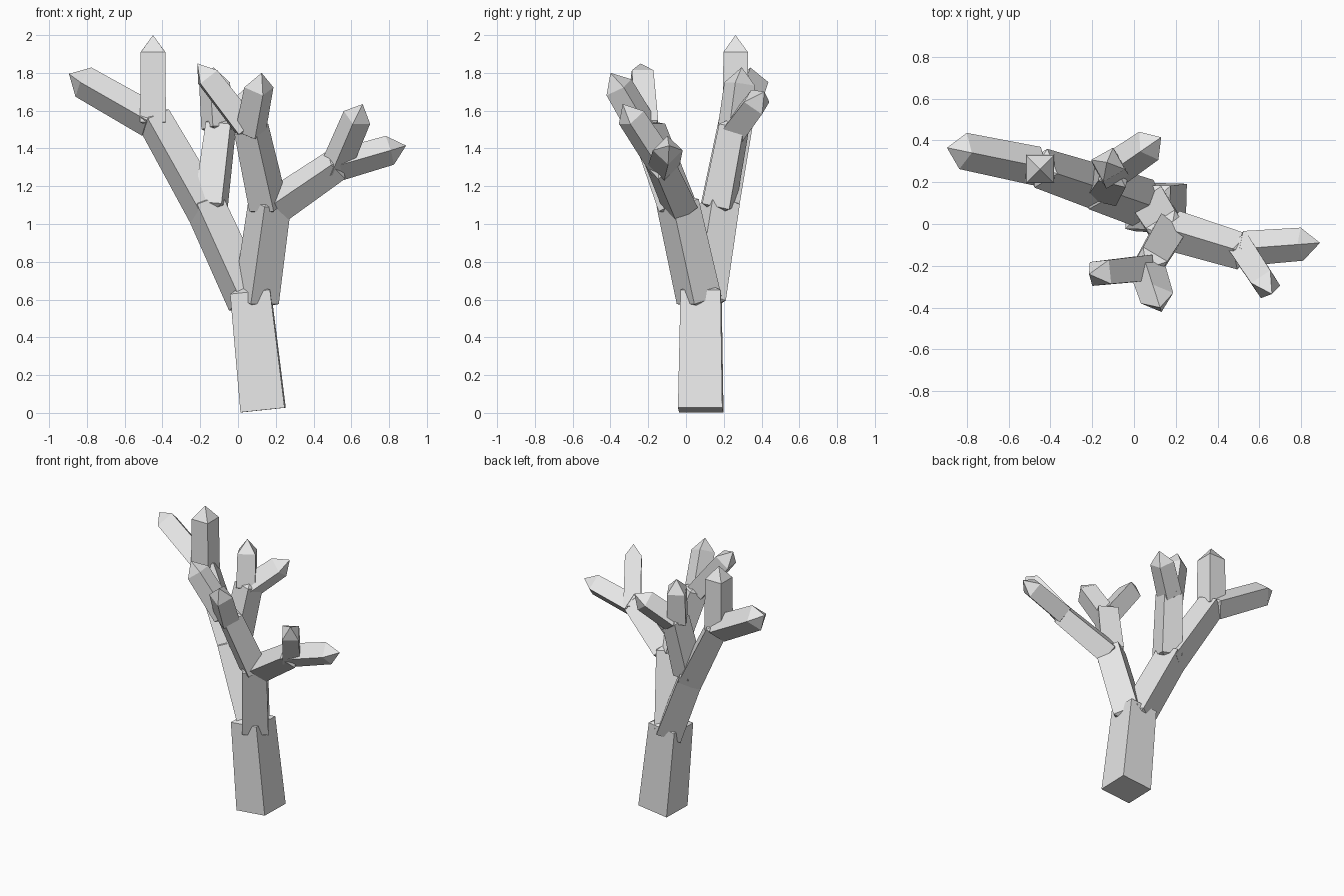
import bpy, bmesh, math
from mathutils import Vector, Matrix

if "Cube" in bpy.data.objects:
    bpy.data.objects.remove(bpy.data.objects["Cube"])

bark = bpy.data.materials.new("pale_grey")
bark.diffuse_color = (0.8, 0.8, 0.8, 1)
bark.use_nodes = True
bark.node_tree.nodes["Principled BSDF"].inputs["Base Color"].default_value = bark.diffuse_color


def limb(name, start, end, w0, w1, roll=0, cap=0.09, cap0=0.0):
    """Tapered square beam with a pyramid cap; roll 0 keeps one face turned up."""
    a, b = Vector(start), Vector(end)
    d = (b - a).normalized()
    side = d.cross(Vector((0, 0, 1)))
    side = side.normalized() if side.length > 0.02 else Vector((1, 0, 0))
    up = side.cross(d)
    rot = Matrix.Rotation(math.radians(roll), 3, d)
    side, up = rot @ side, rot @ up
    bm = bmesh.new()
    rings = []
    for c, w in ((a + d * cap0, w0), (b - d * cap, w1)):
        rings.append([bm.verts.new(c + (side * i + up * j) * w / 2)
                      for i, j in ((-1, -1), (1, -1), (1, 1), (-1, 1))])
    apex = bm.verts.new(b)
    tail = bm.verts.new(a) if cap0 else None
    for i in range(4):
        j = (i + 1) % 4
        bm.faces.new((rings[0][i], rings[0][j], rings[1][j], rings[1][i]))
        bm.faces.new((rings[1][i], rings[1][j], apex))
        if tail:
            bm.faces.new((rings[0][j], rings[0][i], tail))
    if not tail:
        bm.faces.new(rings[0][::-1])
    bmesh.ops.recalc_face_normals(bm, faces=bm.faces)
    me = bpy.data.meshes.new(name)
    bm.to_mesh(me)
    bm.free()
    me.materials.append(bark)
    ob = bpy.data.objects.new(name, me)
    bpy.context.collection.objects.link(ob)


# trunk, flat at the bottom
limb("trunk", (0.133, 0.078, 0.015), (0.06, 0.08, 0.70), 0.235, 0.212, 0, 0.06)

# main limbs and their forks
J = 0.05
limb("left_limb", (0.075, 0.09, 0.55), (-0.2, 0.185, 1.15), 0.17, 0.16, 45, J, J)
limb("left_outer_branch", (-0.14, 0.165, 1.02), (-0.47, 0.275, 1.60), 0.155, 0.138, 45, J, J)
limb("left_upper_branch", (-0.15, 0.165, 1.05), (-0.085, 0.265, 1.57), 0.15, 0.135, 20, J, J)
limb("right_limb", (0.09, 0.08, 0.55), (0.175, -0.055, 1.16), 0.175, 0.165, 0, J, J)
limb("right_outer_branch", (0.15, -0.02, 1.06), (0.56, -0.145, 1.34), 0.14, 0.125, 45, J, J)
limb("right_upper_branch", (0.17, -0.03, 1.05), (0.06, -0.215, 1.55), 0.15, 0.135, 0, J, J)

# twig tips
tips = [
    ("left_side", (-0.43, 0.27, 1.53), (-0.895, 0.365, 1.795), 0.125, 45),
    ("left_top", (-0.45, 0.265, 1.50), (-0.45, 0.262, 2.0), 0.13, 0),
    ("middle_top", (-0.105, 0.25, 1.47), (-0.13, 0.295, 1.83), 0.12, 0),
    ("middle_back", (-0.11, 0.25, 1.48), (0.13, 0.415, 1.70), 0.115, 45),
    ("front_left", (0.07, -0.21, 1.48), (-0.215, -0.24, 1.85), 0.115, 0),
    ("front_right", (0.06, -0.2, 1.46), (0.125, -0.40, 1.80), 0.115, 45),
    ("right_side", (0.49, -0.12, 1.30), (0.89, -0.09, 1.415), 0.112, 45),
    ("right_top", (0.50, -0.09, 1.26), (0.66, -0.335, 1.635), 0.11, 0),
]
for name, s, e, w, r in tips:
    limb(name + "_twig", s, e, w * 1.06, w, r, 0.09, 0.04)
